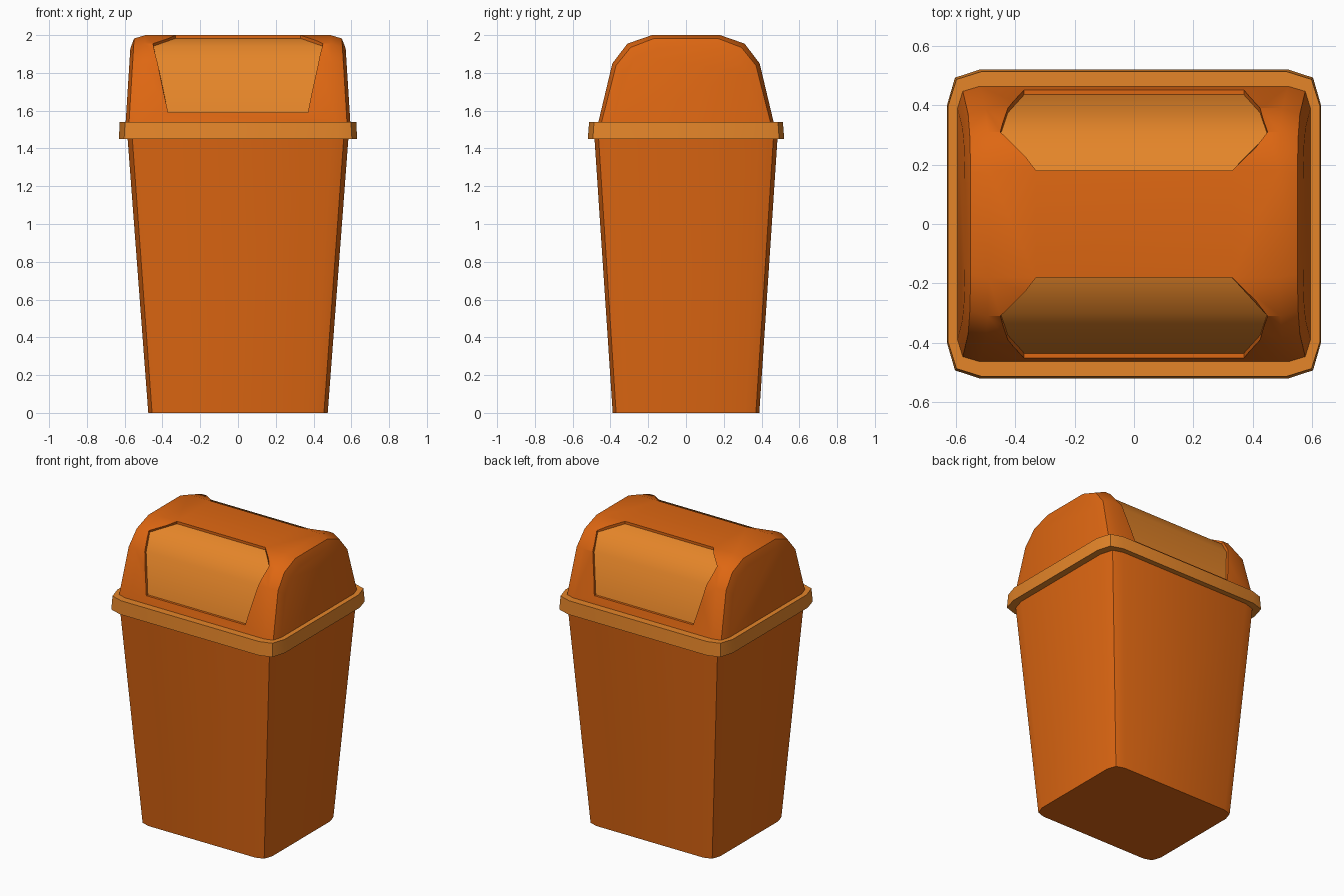
import bpy, bmesh, math

if "Cube" in bpy.data.objects:
    bpy.data.objects.remove(bpy.data.objects["Cube"])


def material(name, rgb):
    m = bpy.data.materials.new(name)
    m.diffuse_color = (*rgb, 1)
    m.use_nodes = True
    m.node_tree.nodes["Principled BSDF"].inputs["Base Color"].default_value = m.diffuse_color
    return m


ORANGE = material("deep_orange", (0.73, 0.135, 0.006))
LIGHT = material("light_orange", (0.78, 0.235, 0.022))


def loft(name, rings, mat):
    """Skin equal-length closed rings and cap both ends."""
    bm = bmesh.new()
    vs = [[bm.verts.new(p) for p in r] for r in rings]
    n = len(rings[0])
    for a, b in zip(vs, vs[1:]):
        for i in range(n):
            j = (i + 1) % n
            bm.faces.new((a[i], a[j], b[j], b[i]))
    bm.faces.new(vs[0][::-1])
    bm.faces.new(vs[-1])
    bmesh.ops.recalc_face_normals(bm, faces=bm.faces[:])
    me = bpy.data.meshes.new(name)
    bm.to_mesh(me)
    bm.free()
    me.materials.append(mat)
    ob = bpy.data.objects.new(name, me)
    bpy.context.collection.objects.link(ob)
    return ob


def shade(ob, deg):
    bpy.ops.object.select_all(action='DESELECT')
    ob.select_set(True)
    bpy.context.view_layer.objects.active = ob
    bpy.ops.object.shade_smooth_by_angle(angle=math.radians(deg))


def section(corner, z):
    """Mirror three corner points into a rounded rectangle at height z."""
    c = corner
    quarter = [(x, y) for x, y in c]
    pts = (quarter[::-1] + [(-x, y) for x, y in quarter]
           + [(-x, -y) for x, y in quarter[::-1]] + [(x, -y) for x, y in quarter])
    return [(x, y, z) for x, y in pts]


# tapered bin body
body = loft("bin_body", [
    section([(0.40, 0.388), (0.455, 0.37), (0.475, 0.31)], 0),
    section([(0.49, 0.485), (0.56, 0.463), (0.585, 0.38)], 1.46)], ORANGE)
shade(body, 35)

# overhanging rim band
rim = loft("rim_band", [
    section([(0.52, 0.52), (0.603, 0.493), (0.63, 0.40)], 1.45),
    section([(0.515, 0.513), (0.598, 0.487), (0.627, 0.395)], 1.54)], LIGHT)
shade(rim, 30)

# domed lid: arch profiles (y, z) stepped inwards towards each end
ARCH = [(0.465, 1.535), (0.39, 1.85), (0.31, 1.955), (0.18, 2.0)]
EDGE = [(0.448, 1.535), (0.37, 1.84), (0.293, 1.935), (0.17, 1.982)]
END = [(0.39, 1.535), (0.325, 1.80), (0.26, 1.89), (0.15, 1.93)]


def arch_ring(profile, x_low, x_top, side):
    pts = profile + [(-y, z) for y, z in profile[::-1]]
    z0, z1 = profile[0][1], profile[-1][1]
    return [(side * (x_low + (x_top - x_low) * (z - z0) / (z1 - z0)), y, z) for y, z in pts]


steps = [(END, 0.595, 0.57), (EDGE, 0.577, 0.55), (ARCH, 0.52, 0.49)]
lid = loft("domed_lid", [arch_ring(*s, -1) for s in steps]
           + [arch_ring(*s, 1) for s in steps[::-1]], ORANGE)

# swing flap path: (y, z, half width, outward normal y, z)
FLAP = [(0.452, 1.59, 0.37, 0.97, 0.0), (0.39, 1.85, 0.425, 0.92, 0.45),
        (0.31, 1.955, 0.45, 0.55, 0.85), (0.18, 2.0, 0.33, 0.0, 1.0)]


def flap_shell(name, lo, hi, side, mat):
    rings = []
    for y, z, w, ny, nz in FLAP:
        a = (side * (y + ny * lo), z + nz * lo)
        b = (side * (y + ny * hi), z + nz * hi)
        rings.append([(-w, *a), (w, *a), (w, *b), (-w, *b)])
    return loft(name, rings, mat)


# recess both flaps into the lid
for side, label in ((-1, "front"), (1, "back")):
    cutter = flap_shell("cutter", -0.024, 0.05, side, ORANGE)
    mod = lid.modifiers.new("recess", 'BOOLEAN')
    mod.operation = 'DIFFERENCE'
    mod.solver = 'EXACT'
    mod.object = cutter
    bpy.context.view_layer.objects.active = lid
    bpy.ops.object.modifier_apply(modifier=mod.name)
    bpy.data.objects.remove(cutter)
    flap = flap_shell(label + "_flap", -0.035, -0.017, side, LIGHT)
    shade(flap, 40)
shade(lid, 40)
